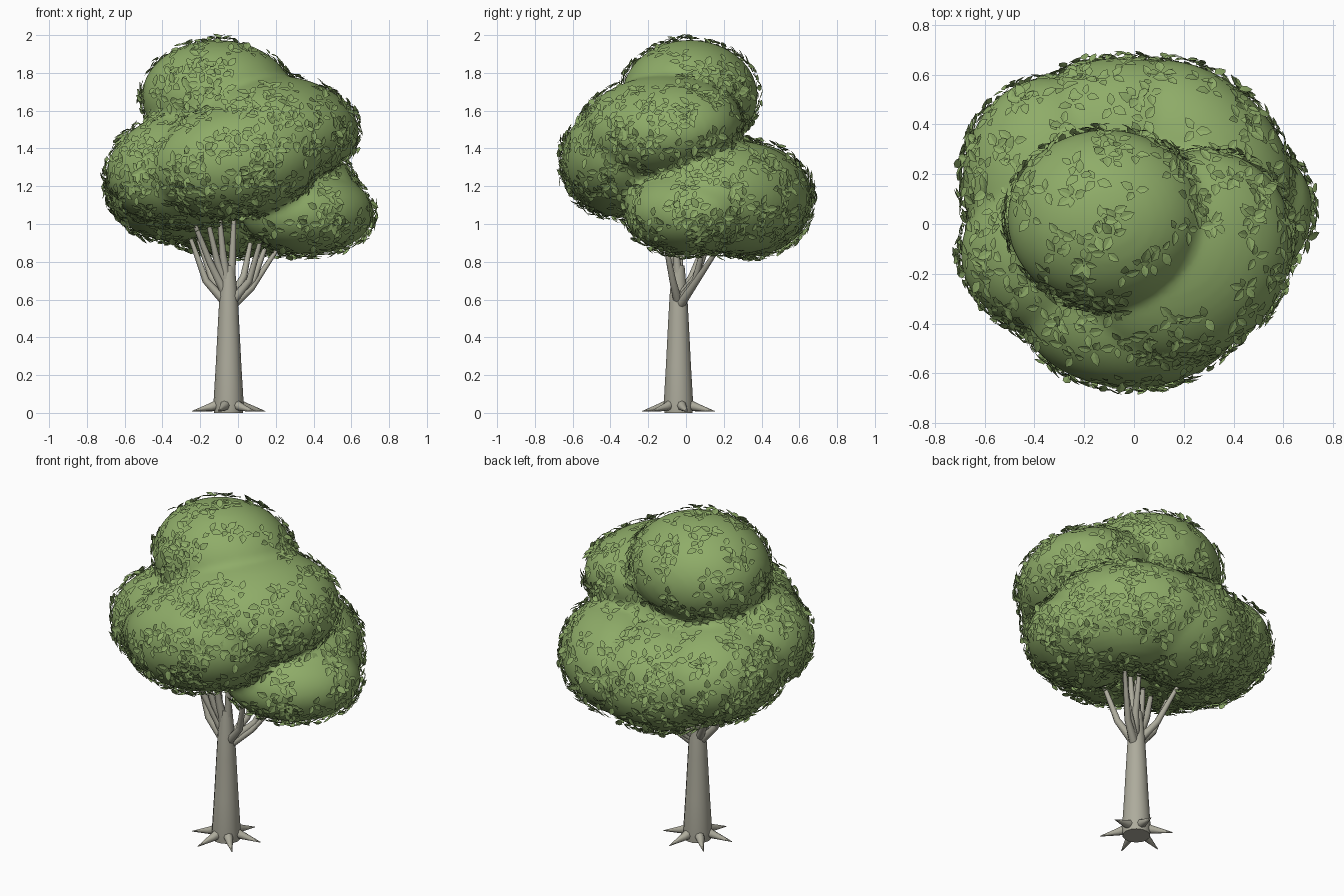
import bpy, bmesh, math, random
from mathutils import Matrix, Euler

random.seed(7)
if "Cube" in bpy.data.objects:
    bpy.data.objects.remove(bpy.data.objects["Cube"])


def material(name, rgb):
    m = bpy.data.materials.new(name)
    m.use_nodes = True
    m.diffuse_color = (*rgb, 1)
    bsdf = m.node_tree.nodes["Principled BSDF"]
    bsdf.inputs["Base Color"].default_value = (*rgb, 1)
    bsdf.inputs["Roughness"].default_value = 0.9
    return m


bark = material("grey bark", (0.42, 0.41, 0.335))
green = material("leaf green", (0.275, 0.415, 0.14))


def add_mesh(name, mesh, mat):
    ob = bpy.data.objects.new(name, mesh)
    bpy.context.collection.objects.link(ob)
    mesh.materials.clear()
    mesh.materials.append(mat)
    return ob


def baked(ob):
    """Mesh of an object with its modifiers or bevel applied."""
    deps = bpy.context.evaluated_depsgraph_get()
    deps.update()
    return bpy.data.meshes.new_from_object(ob.evaluated_get(deps))


def tube(name, points, radii, resolution=2):
    """Tapered round tube through the points."""
    cu = bpy.data.curves.new(name, 'CURVE')
    cu.dimensions = '3D'
    cu.bevel_depth = 1
    cu.bevel_resolution = resolution
    cu.use_fill_caps = True
    sp = cu.splines.new('POLY')
    sp.points.add(len(points) - 1)
    for p, co, r in zip(sp.points, points, radii):
        p.co = (*co, 1)
        p.radius = r
    helper = bpy.data.objects.new(name + "_path", cu)
    bpy.context.collection.objects.link(helper)
    mesh = baked(helper)
    bpy.data.objects.remove(helper)
    for f in mesh.polygons:
        f.use_smooth = len(f.vertices) == 4
    return add_mesh(name, mesh, bark)


# Trunk
cx, cy = -0.05, -0.04
tube("trunk", [(cx, cy, z) for z in (0, 0.05, 0.25, 0.5, 0.62, 0.78)],
     (0.076, 0.08, 0.068, 0.055, 0.048, 0.033), 5)

# Roots
for i in range(6):
    a = math.radians(60 * i + 14)
    path = [(cx + r * math.cos(a), cy + r * math.sin(a), z)
            for r, z in ((0.05, 0.045), (0.1, 0.03), (0.2, 0.008))]
    tube(f"root_{i + 1}", path, (0.03, 0.021, 0.002))

# Branches: start, bend and end
branches = [
    ((-0.04, -0.04, 0.56), (0.07, 0.03, 0.66), (0.21, 0.17, 0.87)),
    ((-0.04, -0.04, 0.58), (0.08, 0.05, 0.70), (0.16, 0.10, 0.92)),
    ((-0.04, -0.04, 0.60), (0.03, 0.05, 0.72), (0.07, 0.13, 0.92)),
    ((-0.04, -0.04, 0.58), (0.06, -0.07, 0.70), (0.13, -0.12, 0.95)),
    ((-0.06, -0.04, 0.58), (-0.17, -0.04, 0.70), (-0.25, -0.02, 0.92)),
    ((-0.06, -0.04, 0.60), (-0.14, 0.03, 0.72), (-0.22, 0.12, 0.95)),
    ((-0.06, -0.04, 0.62), (-0.15, -0.07, 0.80), (-0.25, -0.14, 1.05)),
    ((-0.06, -0.04, 0.68), (-0.11, -0.07, 0.80), (-0.17, -0.12, 1.06)),
    ((-0.06, -0.05, 0.70), (-0.08, -0.07, 0.84), (-0.10, -0.10, 1.06)),
    ((-0.04, -0.04, 0.70), (-0.03, -0.05, 0.82), (-0.02, -0.06, 1.06)),
]
for i, path in enumerate(branches):
    tube(f"branch_{i + 1}", path, (0.026, 0.019, 0.011))

# Foliage masses: centre, radii and tilt in degrees
masses = [
    ((-0.11, 0.02, 1.675), (0.40, 0.36, 0.30), (0, 0, 0)),     # crown
    ((0.21, -0.13, 1.515), (0.46, 0.40, 0.27), (10, 0, 45)),   # upper right front
    ((-0.24, -0.12, 1.30), (0.46, 0.35, 0.31), (0, -8, 0)),    # left front
    ((-0.01, -0.33, 1.34), (0.46, 0.33, 0.30), (0, -10, 0)),   # middle front
    ((0.37, 0.00, 1.06), (0.37, 0.30, 0.22), (0, 0, 35)),      # low right
    ((-0.04, 0.34, 1.13), (0.44, 0.33, 0.30), (0, 0, 0)),      # back
    ((-0.34, 0.17, 1.19), (0.35, 0.42, 0.28), (0, 0, 0)),      # back left corner
    ((0.245, 0.26, 1.14), (0.46, 0.33, 0.30), (0, 0, -45)),    # back right corner
    ((0.00, 0.05, 1.30), (0.35, 0.30, 0.30), (0, 0, 0)),       # core
]
bm = bmesh.new()
for centre, radii, tilt in masses:
    turn = Euler([math.radians(t) for t in tilt]).to_matrix().to_4x4()
    bmesh.ops.create_icosphere(bm, subdivisions=4, radius=1, matrix=Matrix.Translation(centre)
                               @ turn @ Matrix.Diagonal((*radii, 1)))
mesh = bpy.data.meshes.new("foliage_masses")
bm.to_mesh(mesh)
bm.free()
helper = add_mesh("foliage_helper", mesh, green)
remesh = helper.modifiers.new("merge", 'REMESH')
remesh.mode = 'VOXEL'
remesh.voxel_size = 0.022
soften = helper.modifiers.new("soften", 'SMOOTH')
soften.factor = 0.5
soften.iterations = 5
canopy = baked(helper)
bpy.data.objects.remove(helper)
canopy.name = "canopy"
canopy.polygons.foreach_set("use_smooth", [True] * len(canopy.polygons))
add_mesh("canopy", canopy, green)

# Leaves: folded pointed blades, scattered in small clusters over the canopy
outline = [(0, 0), (0.35, 0.3), (0.7, 0.24), (1, 0), (0.7, -0.24), (0.35, -0.3)]
leaves = bmesh.new()


def add_leaf(base, direction, normal, size):
    side = normal.cross(direction).normalized()
    up = direction.cross(side)

    def place(u, v):
        lift = 0.2 * abs(v) - 0.12 * u * u
        return leaves.verts.new(base + size * (direction * u + side * v + up * lift))

    v = [place(*p) for p in outline]
    mid = [place(0.35, 0), place(0.7, 0)]
    for sgn in (1, -1):
        a, b = (v[1], v[2]) if sgn == 1 else (v[5], v[4])
        for loop in ((mid[0], a, v[0]), (mid[0], mid[1], b, a), (mid[1], v[3], b)):
            leaves.faces.new(loop if sgn == 1 else loop[::-1])


faces = list(canopy.polygons)
weights = [f.area * (1.25 - 0.85 * max(f.normal.z, 0)) for f in faces]
for f in random.choices(faces, weights, k=950):
    n = f.normal.copy()
    across = n.orthogonal().normalized()
    start = random.uniform(0, math.tau)
    for k in range(3):
        angle = start + k * math.tau / 3 + random.uniform(-0.5, 0.5)
        tangent = Matrix.Rotation(angle, 3, n) @ across
        heading = (tangent + n * random.uniform(0.05, 0.5)).normalized()
        base = f.center + tangent * 0.006 + n * random.uniform(0.003, 0.014)
        add_leaf(base, heading, n, random.uniform(0.045, 0.068))
mesh = bpy.data.meshes.new("leaves")
leaves.to_mesh(mesh)
leaves.free()
add_mesh("leaves", mesh, green)
